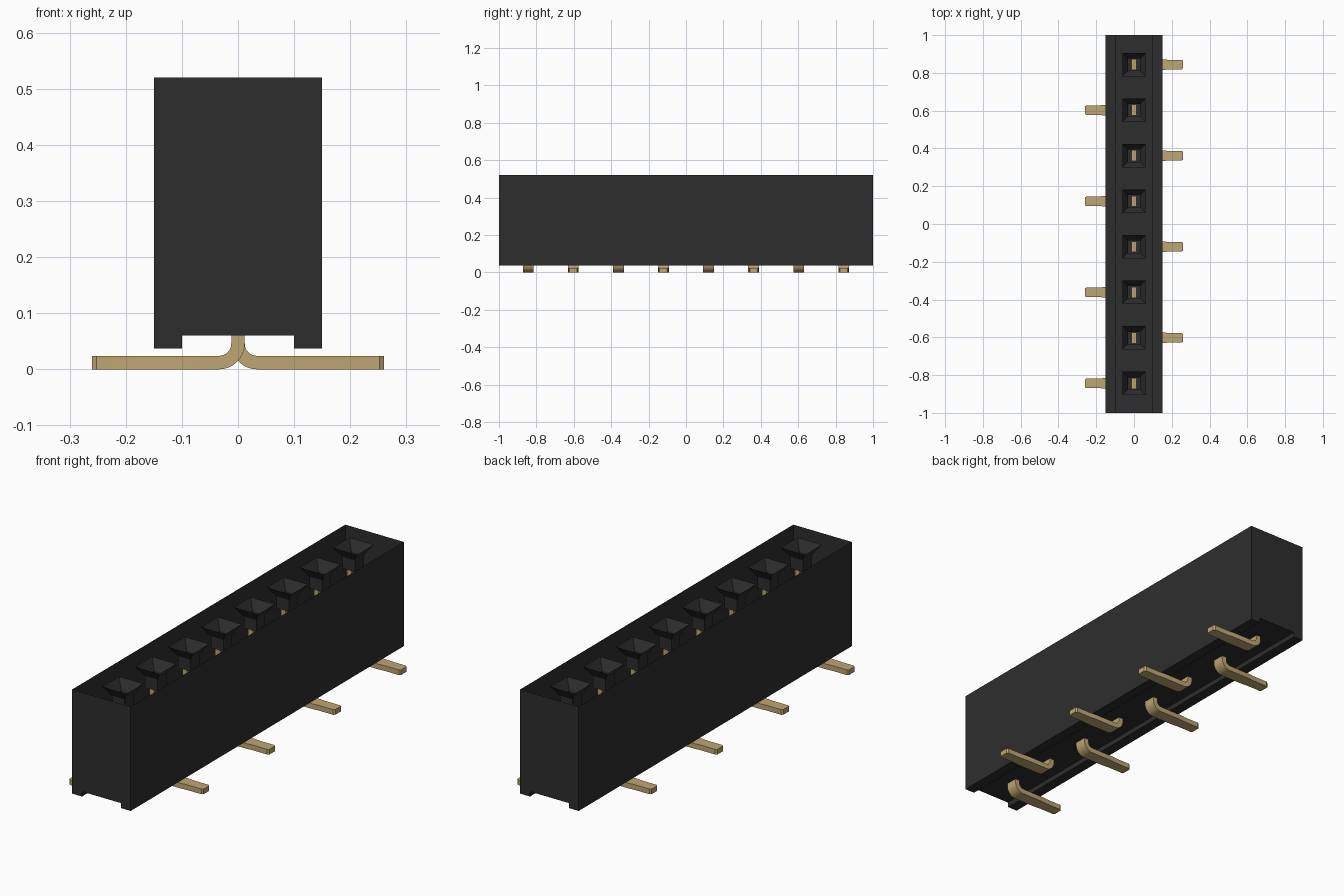
import bpy, bmesh, math

default_cube = bpy.data.objects.get("Cube")
if default_cube:
    bpy.data.objects.remove(default_cube)

COUNT, PITCH = 8, 0.241
TOP, FLOOR, BASE = 0.52, 0.06, 0.037


def make_material(name, color, metallic=0.0):
    mat = bpy.data.materials.new(name)
    mat.diffuse_color = (*color, 1)
    mat.use_nodes = True
    bsdf = mat.node_tree.nodes["Principled BSDF"]
    bsdf.inputs["Base Color"].default_value = (*color, 1)
    bsdf.inputs["Metallic"].default_value = metallic
    bsdf.inputs["Roughness"].default_value = 0.6
    return mat


def finish(bm, name, mat):
    mesh = bpy.data.meshes.new(name)
    bm.to_mesh(mesh)
    bm.free()
    mesh.materials.append(mat)
    obj = bpy.data.objects.new(name, mesh)
    bpy.context.collection.objects.link(obj)
    return obj


def loft(bm, loops, closed=True):
    """Join successive loops of points with quads; return the vertex loops."""
    rows = [[bm.verts.new(p) for p in loop] for loop in loops]
    n = len(rows[0])
    for a, b in zip(rows, rows[1:]):
        for i in range(n if closed else n - 1):
            j = (i + 1) % n
            bm.faces.new((a[i], a[j], b[j], b[i]))
    return rows


black = make_material("black plastic", (0.027, 0.027, 0.027))
gold = make_material("gold contact", (0.52, 0.38, 0.17))


# Housing: open-topped shell with a channel along its underside
def build_housing():
    half = [(0.15, TOP), (0.15, BASE), (0.10, BASE), (0.10, FLOOR)]
    profile = [(-x, z) for x, z in half] + [(x, z) for x, z in reversed(half)]
    bm = bmesh.new()
    rows = loft(bm, [[(x, y, z) for x, z in profile] for y in (-1, 1)], closed=False)
    bm.faces.new(rows[0])
    bm.faces.new(list(reversed(rows[1])))
    bmesh.ops.recalc_face_normals(bm, faces=bm.faces)
    finish(bm, "housing", black)


# Socket: square funnel leading into a short tube
def build_socket(name, y):
    def square(h, z):
        return [(sx * h, y + sy * h, z) for sx, sy in ((-1, -1), (1, -1), (1, 1), (-1, 1))]
    bm = bmesh.new()
    loft(bm, [square(0.062, TOP), square(0.032, 0.475), square(0.032, 0.42)])
    finish(bm, name, black)


# Pin: flat strip bent outward into a soldering foot
def build_pin(name, y, side):
    t, r = 0.012, 0.034
    center_z = t + r
    # Each station: centre x, centre z, normal x, normal z, half width
    path = [(0, 0.43, 1, 0, 0.029)]
    for i in range(9):
        a = math.radians(90 * i / 8)
        c, s = math.cos(a), math.sin(a)
        path.append((r - r * c, center_z - r * s, c, s, 0.029))
    for x, w in ((0.15, 0.029), (0.175, 0.026), (0.252, 0.026), (0.26, 0.02)):
        path.append((x, t, 0, 1, w))
    bm = bmesh.new()
    loops = []
    for x, z, nx, nz, w in path:
        loops.append([(side * (x + k * t * nx), y + m * w, z + k * t * nz)
                      for k, m in ((-1, -1), (1, -1), (1, 1), (-1, 1))])
    rows = loft(bm, loops)
    bm.faces.new(rows[0])
    bm.faces.new(rows[-1])
    bmesh.ops.recalc_face_normals(bm, faces=bm.faces)
    pin = finish(bm, name, gold)
    bpy.ops.object.select_all(action="DESELECT")
    pin.select_set(True)
    bpy.context.view_layer.objects.active = pin
    bpy.ops.object.shade_smooth_by_angle(angle=math.radians(30))


build_housing()
for n in range(COUNT):
    y = (n - (COUNT - 1) / 2) * PITCH
    build_socket(f"socket_{n + 1}", y)
    build_pin(f"pin_{n + 1}", y, 1 if n % 2 else -1)
